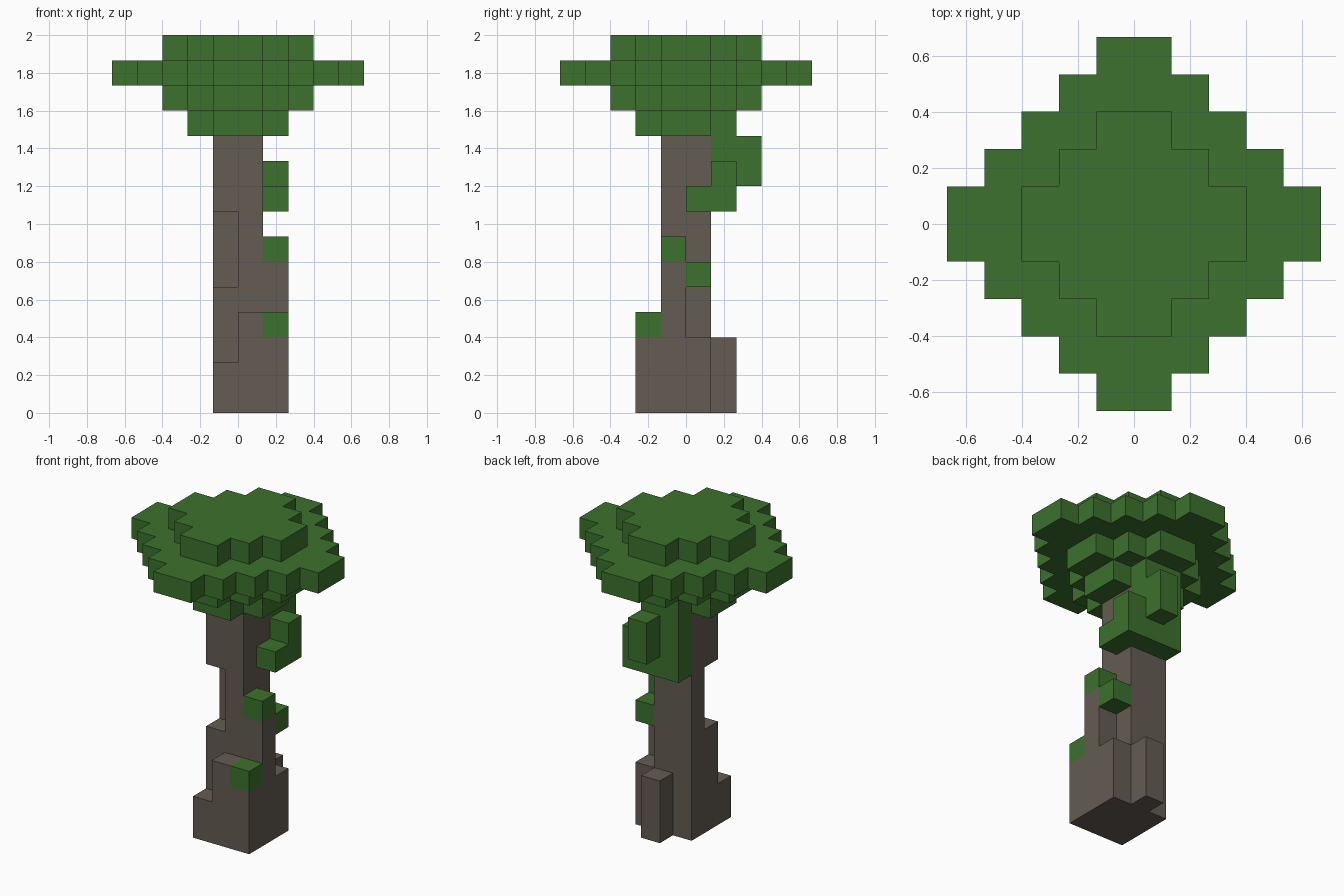
import bpy
import bmesh
from mathutils import Vector

U = 2 / 15  # edge length of one block

if "Cube" in bpy.data.objects:
    bpy.data.objects.remove(bpy.data.objects["Cube"], do_unlink=True)


def material(name, rgb):
    mat = bpy.data.materials.new(name)
    mat.use_nodes = True
    mat.diffuse_color = (*rgb, 1)
    mat.node_tree.nodes["Principled BSDF"].inputs["Base Color"].default_value = (*rgb, 1)
    return mat


bark = material("bark_brown", (0.127, 0.107, 0.084))
leaf = material("leaf_green", (0.045, 0.165, 0.026))


def box(x, y, z):
    """Blocks filling half-open (start, end) ranges on each axis."""
    return {(i, j, k) for i in range(*x) for j in range(*y) for k in range(*z)}


def diamond(radius, level):
    """One stepped diamond layer of blocks."""
    cells = set()
    for step in range(1, radius + 1):
        width = radius + 1 - step
        cells |= box((-width, width), (-step, step), (level, level + 1))
    return cells


# Trunk: square core with a notch in its front corner
trunk = box((-1, 1), (-1, 1), (0, 11)) - box((-1, 0), (-1, 0), (5, 8))

# Roots and bark ridges around the base
roots = box((-1, 0), (-2, -1), (0, 2))      # low front root
roots |= box((0, 1), (-2, -1), (0, 4))      # tall front root
roots |= box((1, 2), (-2, 1), (0, 3))       # side root
roots |= box((1, 2), (-1, 0), (3, 6))       # side ridge
roots |= box((0, 1), (1, 2), (0, 3))        # back root

# Leaf tufts on the roots
tufts = {(1, -2, 3), (1, 0, 5), (1, -1, 6)}

# Hanging foliage on the back of the trunk
hanging = box((-1, 1), (1, 2), (8, 11))
hanging |= box((1, 2), (1, 2), (8, 10))
hanging |= box((0, 1), (2, 3), (9, 11))
hanging |= {(1, 0, 8)}

# Canopy tiers, bottom to top
parts = [("trunk", trunk, bark), ("roots", roots, bark),
         ("leaf_tufts", tufts, leaf), ("hanging_foliage", hanging, leaf)]
tiers = [("lower", 2), ("middle", 3), ("wide", 5), ("top", 3)]
for n, (label, radius) in enumerate(tiers):
    parts.append((label + "_canopy", diamond(radius, 11 + n), leaf))

solid = set().union(*(cells for _, cells, _ in parts))


def build(name, cells, mat):
    """Skin the blocks with only the faces that are exposed."""
    bm = bmesh.new()
    for cell in sorted(cells):
        centre = Vector(cell) + Vector((0.5, 0.5, 0.5))
        for axis in range(3):
            for sign in (-1, 1):
                normal = Vector((0, 0, 0))
                normal[axis] = sign
                if tuple(int(c + d) for c, d in zip(cell, normal)) in solid:
                    continue
                a = Vector((0, 0, 0))
                a[(axis + 1) % 3] = 0.5
                b = normal.cross(a)
                mid = centre + normal / 2
                corners = (mid - a - b, mid + a - b, mid + a + b, mid - a + b)
                bm.faces.new([bm.verts.new(p * U) for p in corners])
    bmesh.ops.remove_doubles(bm, verts=bm.verts[:], dist=U / 100)
    mesh = bpy.data.meshes.new(name)
    bm.to_mesh(mesh)
    bm.free()
    mesh.materials.append(mat)
    bpy.context.scene.collection.objects.link(bpy.data.objects.new(name, mesh))


for part in parts:
    build(*part)
